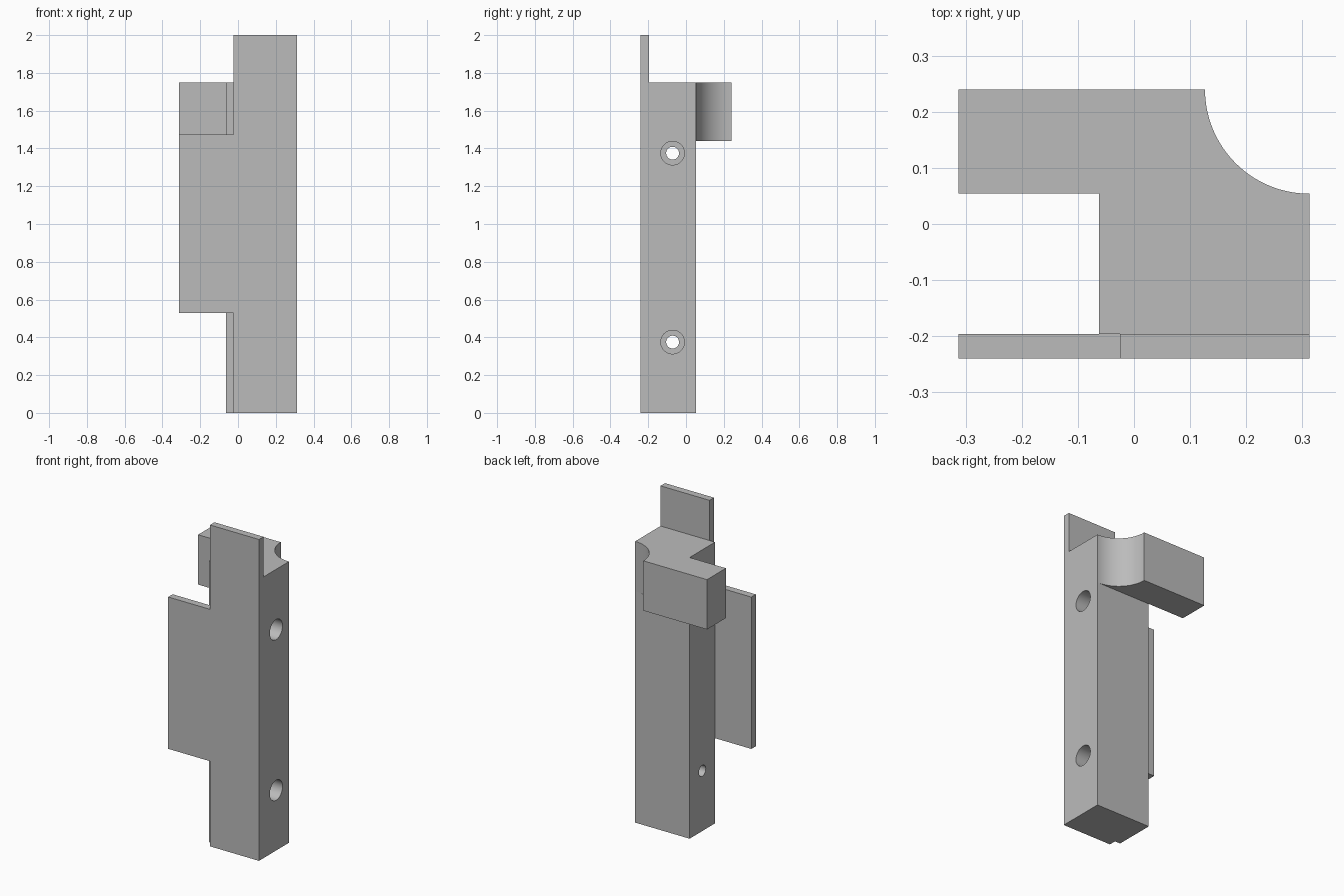
import bpy
import bmesh
from math import cos, sin, pi

cube = bpy.data.objects.get("Cube")
if cube:
    bpy.data.objects.remove(cube, do_unlink=True)

grey = bpy.data.materials.new("plain_grey")
grey.use_nodes = True
grey.diffuse_color = (0.5, 0.5, 0.5, 1)
grey.node_tree.nodes["Principled BSDF"].inputs["Base Color"].default_value = (0.5, 0.5, 0.5, 1)

SIDE = 0.3125                 # outer half width
FRONT, PLATE_BACK = -0.24, -0.196
COLUMN_BACK, BACK = 0.054, 0.24
COLUMN_LEFT = -0.0625
SHOULDER = 1.75               # top of column and hook


def extrude(name, points, offset):
    """Extrude a closed outline of 3D points along an offset vector."""
    bm = bmesh.new()
    face = bm.faces.new([bm.verts.new(p) for p in points])
    result = bmesh.ops.extrude_face_region(bm, geom=[face])
    moved = [v for v in result["geom"] if isinstance(v, bmesh.types.BMVert)]
    bmesh.ops.translate(bm, verts=moved, vec=offset)
    bmesh.ops.recalc_face_normals(bm, faces=bm.faces)
    mesh = bpy.data.meshes.new(name)
    bm.to_mesh(mesh)
    bm.free()
    mesh.materials.append(grey)
    obj = bpy.data.objects.new(name, mesh)
    bpy.context.collection.objects.link(obj)
    return obj


def select(obj):
    bpy.ops.object.select_all(action='DESELECT')
    obj.select_set(True)
    bpy.context.view_layer.objects.active = obj


def drill(target, radius, x0, x1, y, z):
    """Cut a round hole along x and remove the cutter."""
    bpy.ops.mesh.primitive_cylinder_add(vertices=48, radius=radius, depth=x1 - x0,
                                        location=((x0 + x1) / 2, y, z),
                                        rotation=(0, pi / 2, 0))
    cutter = bpy.context.object
    cutter.hide_render = True
    cutter.data.materials.append(grey)
    select(target)
    mod = target.modifiers.new("hole", 'BOOLEAN')
    mod.operation = 'DIFFERENCE'
    mod.solver = 'EXACT'
    mod.object = cutter
    bpy.ops.object.modifier_apply(modifier=mod.name)
    bpy.data.objects.remove(cutter, do_unlink=True)


# Column with two counterbored screw holes
column = extrude("column", [(COLUMN_LEFT, PLATE_BACK, 0), (SIDE, PLATE_BACK, 0),
                            (SIDE, COLUMN_BACK, 0), (COLUMN_LEFT, COLUMN_BACK, 0)],
                 (0, 0, SHOULDER))
for z in (0.375, 1.375):
    drill(column, 0.0625, 0.0625, SIDE + 0.1, -0.071, z)
    drill(column, 0.034, COLUMN_LEFT - 0.1, 0.1, -0.071, z)

# Front plate with its side flange
outline = [(-0.025, 0), (SIDE, 0), (SIDE, 2), (-0.025, 2),
           (-0.025, 1.475), (-SIDE, 1.475), (-SIDE, 0.53), (-0.025, 0.53)]
extrude("front_plate", [(x, FRONT, z) for x, z in outline], (0, PLATE_BACK - FRONT, 0))

# Hook arm with a concave quarter-round corner
radius = BACK - COLUMN_BACK
steps = 32
arc = [(SIDE - radius * cos(a), BACK - radius * sin(a))
       for a in (pi / 2 * (1 - i / steps) for i in range(steps + 1))]
hook = extrude("hook_arm", [(x, y, 1.44) for x, y in
                            [(-SIDE, COLUMN_BACK)] + arc + [(-SIDE, BACK)]],
               (0, 0, SHOULDER - 1.44))

for obj in (column, hook):
    select(obj)
    bpy.ops.object.shade_smooth_by_angle(angle=pi / 6)
